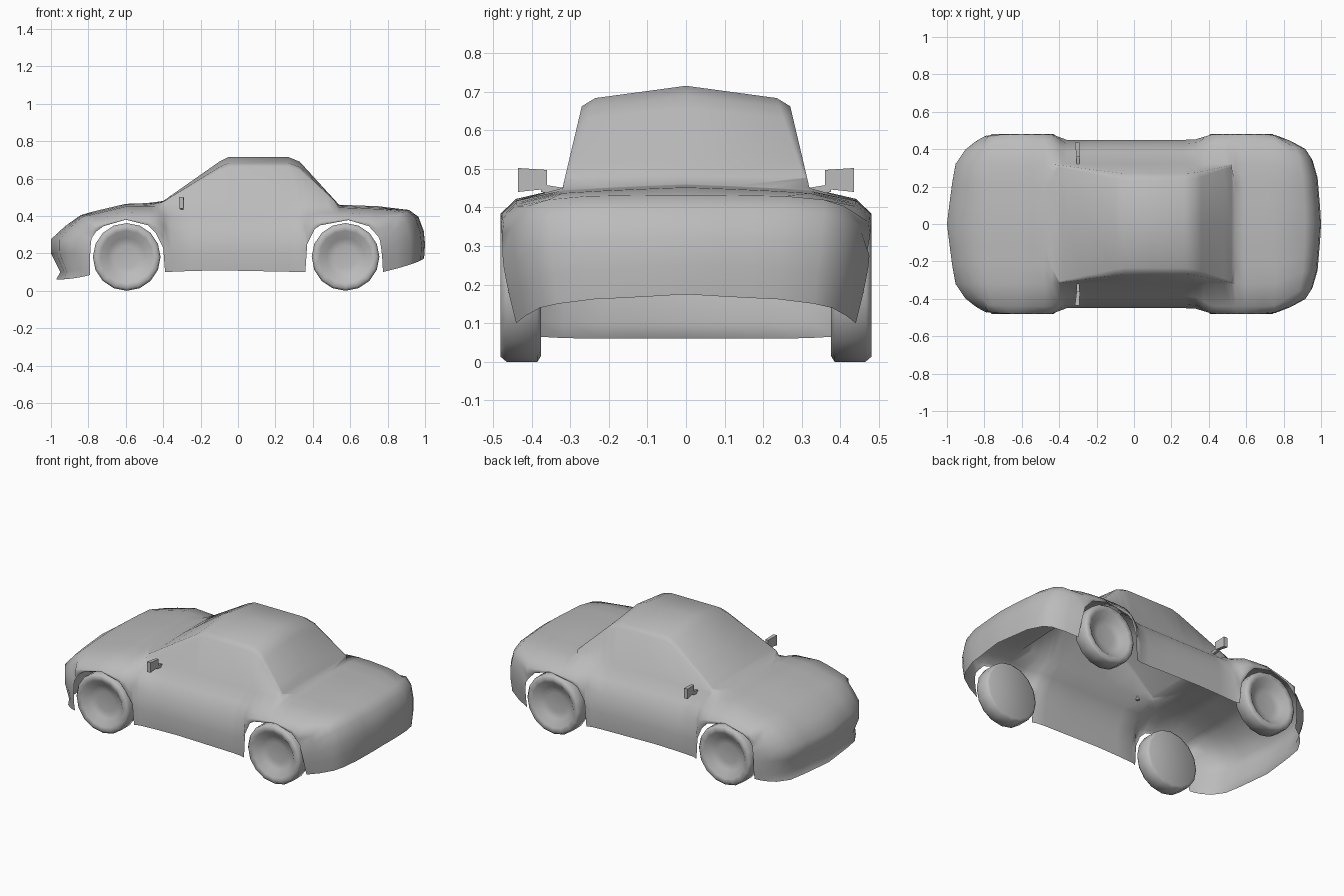
import bpy, bmesh, math
from mathutils import Vector

cube = bpy.data.objects.get("Cube")
if cube:
    bpy.data.objects.remove(cube, do_unlink=True)

grey = bpy.data.materials.new("plain_grey")
grey.use_nodes = True
GREY = (0.5, 0.5, 0.5, 1)
grey.diffuse_color = GREY
grey.node_tree.nodes["Principled BSDF"].inputs["Base Color"].default_value = GREY


def make_object(name, verts, faces, angle):
    mesh = bpy.data.meshes.new(name)
    mesh.from_pydata(verts, [], faces)
    mesh.materials.append(grey)
    obj = bpy.data.objects.new(name, mesh)
    bpy.context.collection.objects.link(obj)
    bpy.ops.object.select_all(action="DESELECT")
    obj.select_set(True)
    bpy.context.view_layer.objects.active = obj
    bpy.ops.object.shade_smooth_by_angle(angle=math.radians(angle))
    return obj


def fix_normals(obj):
    bm = bmesh.new()
    bm.from_mesh(obj.data)
    bmesh.ops.recalc_face_normals(bm, faces=bm.faces)
    bm.to_mesh(obj.data)
    bm.free()


def sample(points, x):
    """Linear interpolation along a list of (x, value) points."""
    if x <= points[0][0]:
        return points[0][1]
    for (xa, va), (xb, vb) in zip(points, points[1:]):
        if x <= xb:
            return va + (vb - va) * (x - xa) / (xb - xa)
    return points[-1][1]


def mix(a, b, t):
    return a + (b - a) * t


# Body guide lines along the length
centre_line = [(-.84, .408), (-.6, .465), (-.5, .467), (-.4, .48), (-.1, .69), (-.05, .715),
               (.27, .715), (.33, .69), (.54, .46), (.8, .45)]
half_width = [(-.76, .472), (-.7, .48), (-.44, .48), (-.36, .45), (.32, .45), (.42, .48),
              (.7, .48), (.77, .475)]
shoulder_line = [(-.78, .345), (-.6, .388), (-.44, .365), (-.34, .31), (.31, .31), (.42, .367),
                 (.58, .386), (.77, .36)]
lower_edge = [(-.78, .285), (-.76, .315), (-.72, .345), (-.6, .38), (-.48, .35), (-.44, .31),
              (-.4, .23), (-.39, .1), (-.15, .11), (.36, .1), (.37, .25), (.41, .33),
              (.44, .35), (.59, .378), (.7, .345), (.75, .29)]


def section(x):
    """Half cross-section from the lower edge up to the centre line."""
    w, s, e = (sample(line, x) for line in (half_width, shoulder_line, lower_edge))
    top = sample(centre_line, x)
    belt = min(top - .015, .45)
    rise = top - belt
    lean = rise / .265
    cabin = max(0, min(1, (rise - .02) / .008))
    door = (.48 - w) / .03 if abs(x) < .5 else 0
    return [Vector(p) for p in (
        (x, w - .006, e), (x, w, mix(e, s, .5)), (x, w - .004 - .016 * door, s),
        (x, w - .04 - .025 * door, mix(s, belt, .55)), (x, .32, belt),
        (x, mix(.22, .32 - .05 * lean, cabin), belt + rise * mix(.4, .8, cabin)),
        (x, mix(.12, .315 - .08 * lean, cabin), belt + rise * mix(.7, .88, cabin)),
        (x, 0, top))]


# Bumper rows wrap around the corner to the wheel opening: (lengthwise, sideways) fractions
NOSE_WRAP = [(1, 1), (.85, .968), (.7, .925), (.46, .84), (.22, .68), (.13, .46), (.07, .25),
             (0, 0)]
TAIL_WRAP = [(1, 1), (.66, .945), (.34, .86), (.2, .75), (.08, .54), (.05, .36), (.02, .18),
             (0, 0)]


def bumper_row(wrap, centre_x, centre_z, side_x, side_y, side_z, power):
    return [Vector((mix(centre_x, side_x, f), side_y * g, mix(centre_z, side_z, f ** power)))
            for f, g in wrap]


nose = [(-.972, .06, -.79, .46, .085, 2), (-.95, .1, -.79, .468, .13, 2),
        (-1, .2, -.79, .472, .2, 2), (-1, .275, -.787, .473, .25, 2),
        (-.925, .345, -.785, .473, .265, 2), (-.84, .405, -.783, .472, .278, 2)]
tail = [(.915, .432, .757, .475, .275, 1.6), (.965, .395, .762, .473, .25, 1.5),
        (.993, .32, .768, .466, .21, 1.2), (1, .25, .772, .455, .16, 1),
        (.995, .175, .775, .44, .1, .7)]
stations = (-.78, -.76, -.72, -.66, -.6, -.54, -.48, -.44, -.4, -.39, -.36, -.25, -.1, -.05, .1,
            .27, .33, .36, .37, .41, .44, .48, .52, .54, .59, .65, .7, .75)

rows = [bumper_row(NOSE_WRAP, *r) for r in nose] + [section(x) for x in stations]
rows += [bumper_row(TAIL_WRAP, *r) for r in tail]
rows = [r + [Vector((p.x, -p.y, p.z)) for p in reversed(r[:-1])] for r in rows]
n = len(rows[0])
faces = [(i * n + j, i * n + j + 1, (i + 1) * n + j + 1, (i + 1) * n + j)
         for i in range(len(rows) - 1) for j in range(n - 1)]
make_object("body_shell", [p for r in rows for p in r], faces, 180)


# Wheels: a revolved tyre with a dished outer face
def wheel(name, x, side, sides=16):
    profile = [(.165, .375), (.181, .385), (.181, .465), (.168, .48), (.14, .475),
               (.1, .44), (.06, .433)]
    verts, faces = [], []
    for r, y in profile:
        for k in range(sides):
            a = 2 * math.pi * k / sides
            verts.append((x + r * math.sin(a), side * y, .181 + r * math.cos(a)))
    for i in range(len(profile) - 1):
        for k in range(sides):
            m = (k + 1) % sides
            faces.append((i * sides + k, i * sides + m, (i + 1) * sides + m, (i + 1) * sides + k))
    faces.append(tuple(range(sides)))
    faces.append(tuple(range(len(verts) - sides, len(verts))))
    fix_normals(make_object(name, verts, faces, 180))


# Door mirrors: a tapered housing on a short stalk
def block(name, inner, outer):
    quads = [(0, 1, 2, 3), (4, 5, 6, 7)] + [(k, (k + 1) % 4, (k + 1) % 4 + 4, k + 4)
                                            for k in range(4)]
    fix_normals(make_object(name, inner + outer, quads, 50))


def end_face(x, depth, y, low, high):
    return [(x - depth, y, low), (x + depth, y, low), (x + depth, y, high), (x - depth, y, high)]


for label, side in (("left", 1), ("right", -1)):
    wheel("front_wheel_" + label, -.595, side)
    wheel("rear_wheel_" + label, .575, side)
    block("mirror_housing_" + label, end_face(-.298, .009, side * .36, .448, .497),
          end_face(-.304, .012, side * .435, .44, .502))
    block("mirror_stalk_" + label, end_face(-.3, .008, side * .315, .43, .45),
          end_face(-.3, .008, side * .375, .44, .46))
